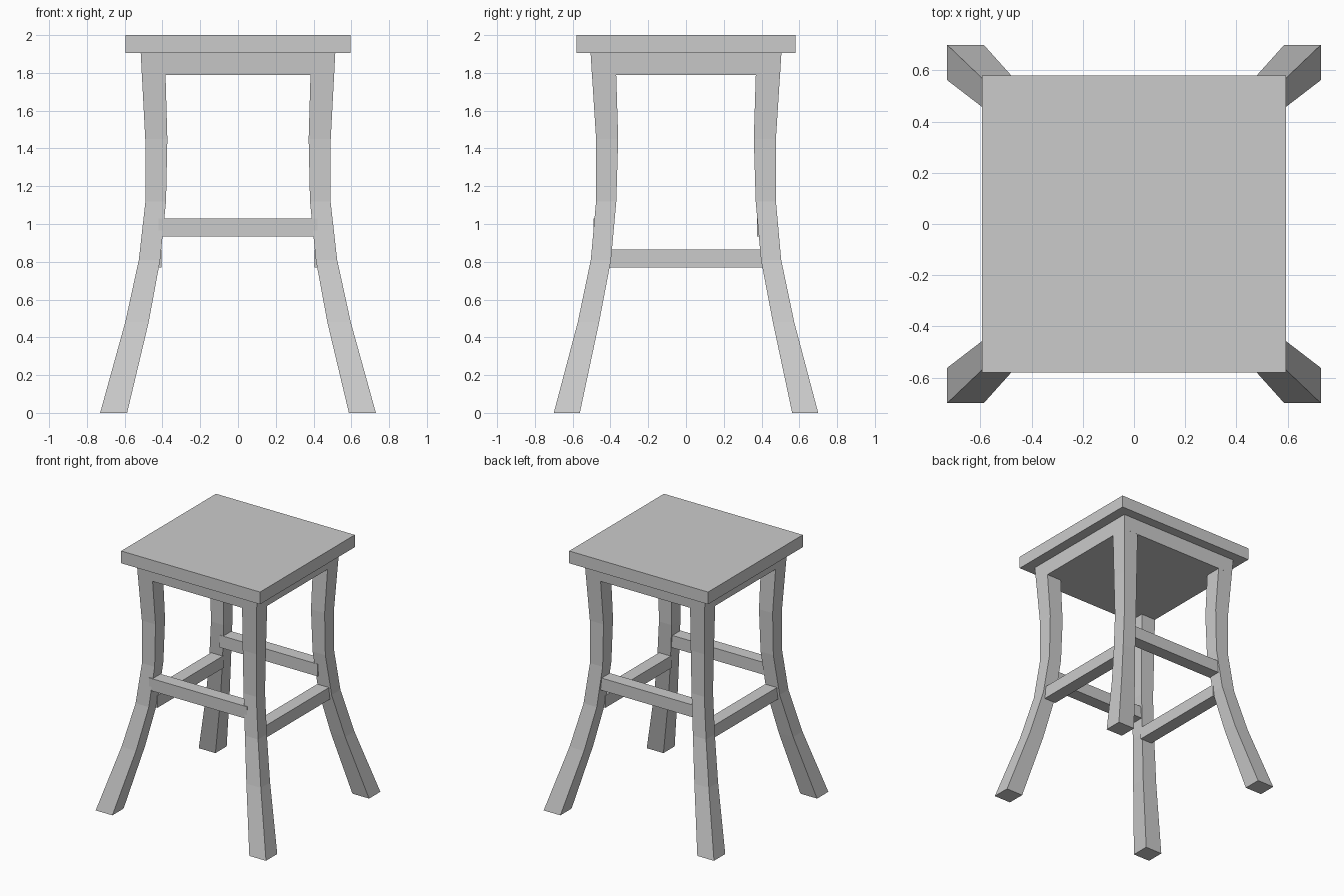
import bpy, bmesh

if "Cube" in bpy.data.objects:
    bpy.data.objects.remove(bpy.data.objects["Cube"])

def make_object(name, bm):
    bmesh.ops.recalc_face_normals(bm, faces=bm.faces)
    mesh = bpy.data.meshes.new(name)
    bm.to_mesh(mesh)
    bm.free()
    obj = bpy.data.objects.new(name, mesh)
    bpy.context.collection.objects.link(obj)
    return obj

def loft(name, rings):
    """Rectangular rings (x0, x1, y0, y1, z) joined into a closed solid."""
    bm = bmesh.new()
    loops = [[bm.verts.new(p) for p in ((x0, y0, z), (x1, y0, z), (x1, y1, z), (x0, y1, z))]
             for x0, x1, y0, y1, z in rings]
    for a, b in zip(loops, loops[1:]):
        for i in range(4):
            j = (i + 1) % 4
            bm.faces.new((a[i], a[j], b[j], b[i]))
    bm.faces.new(loops[0][::-1])
    bm.faces.new(loops[-1])
    return make_object(name, bm)

def box(name, x0, x1, y0, y1, z0, z1):
    return loft(name, [(x0, x1, y0, y1, z0), (x0, x1, y0, y1, z1)])

# Seat slab and the apron block beneath it
box("seat", -0.595, 0.595, -0.58, 0.58, 1.905, 2.0)
loft("apron", [(-0.509, 0.509, -0.498, 0.498, 1.79),
               (-0.515, 0.515, -0.505, 0.505, 1.905)])

# Curved flared legs: inner x, outer x, inner y, outer y, height
leg_rings = [
    (0.587, 0.730, 0.562, 0.700, 0.0),
    (0.473, 0.597, 0.460, 0.573, 0.48),
    (0.412, 0.525, 0.397, 0.504, 0.81),
    (0.381, 0.490, 0.369, 0.476, 1.12),
    (0.374, 0.491, 0.359, 0.476, 1.45),
    (0.387, 0.515, 0.373, 0.505, 1.905),
]
for side, sx in (("left", -1), ("right", 1)):
    for end, sy in (("front", -1), ("back", 1)):
        loft(f"{end}_{side}_leg",
             [(sx * a, sx * b, sy * c, sy * d, z) for a, b, c, d, z in leg_rings])

# Stretchers: upper pair front and back, lower pair on the sides
box("front_stretcher", -0.42, 0.42, -0.49, -0.39, 0.935, 1.03)
box("back_stretcher", -0.42, 0.42, 0.375, 0.475, 0.935, 1.03)
for side, s in (("left", -1), ("right", 1)):
    box(f"{side}_stretcher", s * 0.405, s * 0.505, -0.408, 0.408, 0.77, 0.865)
